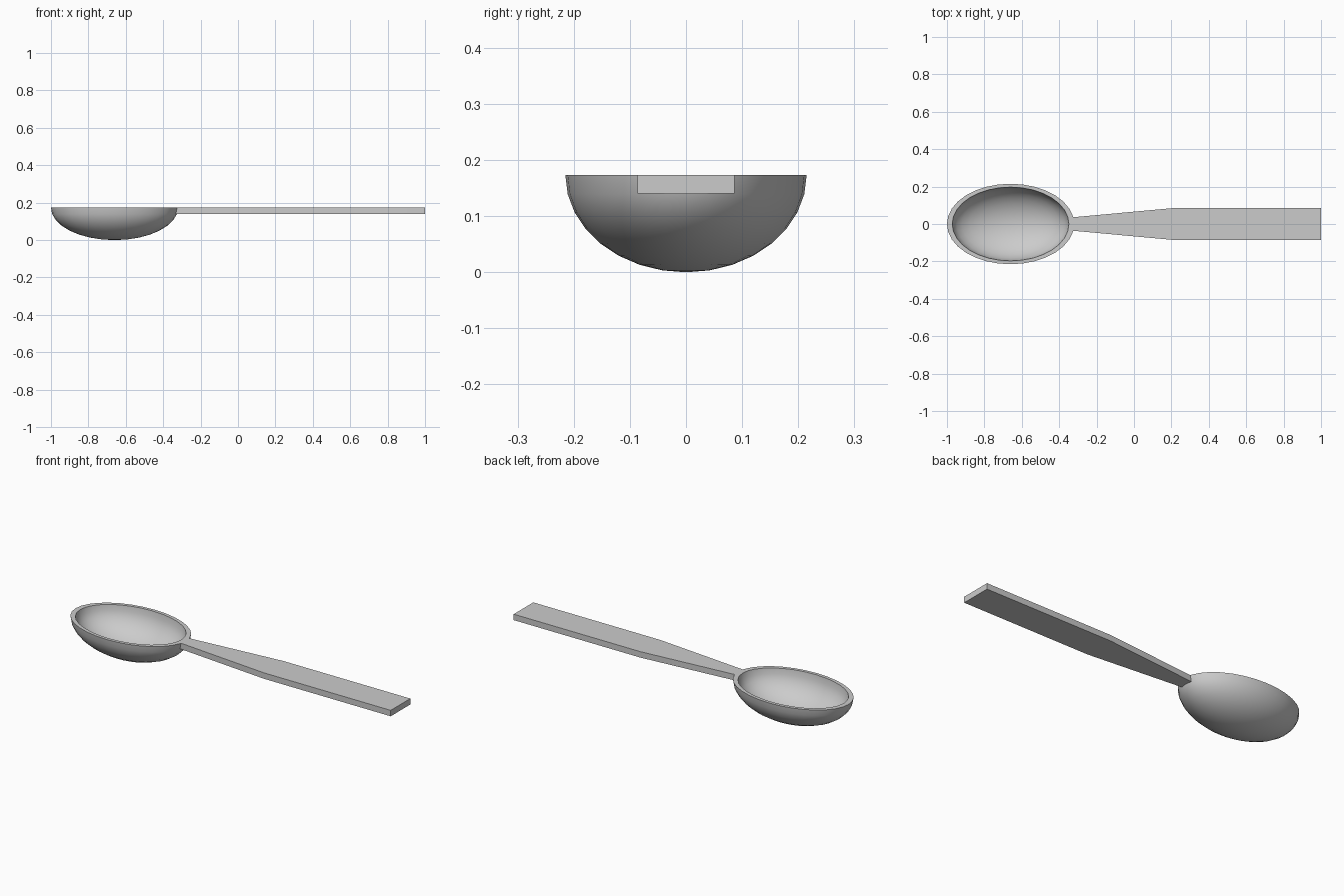
import bpy, bmesh
from math import sin, cos, pi

if "Cube" in bpy.data.objects:
    bpy.data.objects.remove(bpy.data.objects["Cube"])

RIM_Z = 0.173      # height of the flat rim and handle top
SEGMENTS, RINGS = 32, 8


def make_object(name, bm):
    bmesh.ops.recalc_face_normals(bm, faces=bm.faces)
    mesh = bpy.data.meshes.new(name)
    bm.to_mesh(mesh)
    bm.free()
    obj = bpy.data.objects.new(name, mesh)
    bpy.context.collection.objects.link(obj)
    return obj


# Bowl: closed wall profile (outer arc down, inner arc up) spun into a half shell
def arc(radius):
    return [(radius * cos(i * pi / 2 / RINGS), -radius * sin(i * pi / 2 / RINGS))
            for i in range(RINGS + 1)]


bm = bmesh.new()
profile = arc(1.0)[::-1] + arc(0.917)
verts = [bm.verts.new((r, 0, z)) for r, z in profile]
edges = [bm.edges.new(pair) for pair in zip(verts, verts[1:])]
bmesh.ops.spin(bm, geom=verts + edges, cent=(0, 0, 0), axis=(0, 0, 1),
               angle=2 * pi, steps=SEGMENTS, use_merge=False)
bmesh.ops.remove_doubles(bm, verts=bm.verts, dist=1e-4)
bmesh.ops.scale(bm, vec=(0.34, 0.215, RIM_Z), verts=bm.verts)
bmesh.ops.translate(bm, vec=(-0.66, 0, RIM_Z), verts=bm.verts)
spoon = make_object("spoon", bm)

# Handle: flat bar, tapering towards the bowl
bm = bmesh.new()
half = [(-0.338, 0.035), (0.22, 0.086), (1.0, 0.086)]
outline = half + [(x, -y) for x, y in reversed(half)]
face = bm.faces.new([bm.verts.new((x, y, 0.14)) for x, y in outline])
top = bmesh.ops.extrude_face_region(bm, geom=[face])["geom"]
bmesh.ops.translate(bm, vec=(0, 0, RIM_Z - 0.14),
                    verts=[v for v in top if isinstance(v, bmesh.types.BMVert)])
handle = make_object("handle", bm)

# Join the handle to the bowl wall
union = spoon.modifiers.new("join_handle", 'BOOLEAN')
union.operation = 'UNION'
union.solver = 'EXACT'
union.object = handle
bpy.context.view_layer.objects.active = spoon
spoon.select_set(True)
bpy.ops.object.modifier_apply(modifier=union.name)
bpy.data.objects.remove(handle)

# Smooth bowl, crisp rim and handle edges
bpy.ops.object.shade_smooth_by_angle(angle=pi / 6)
